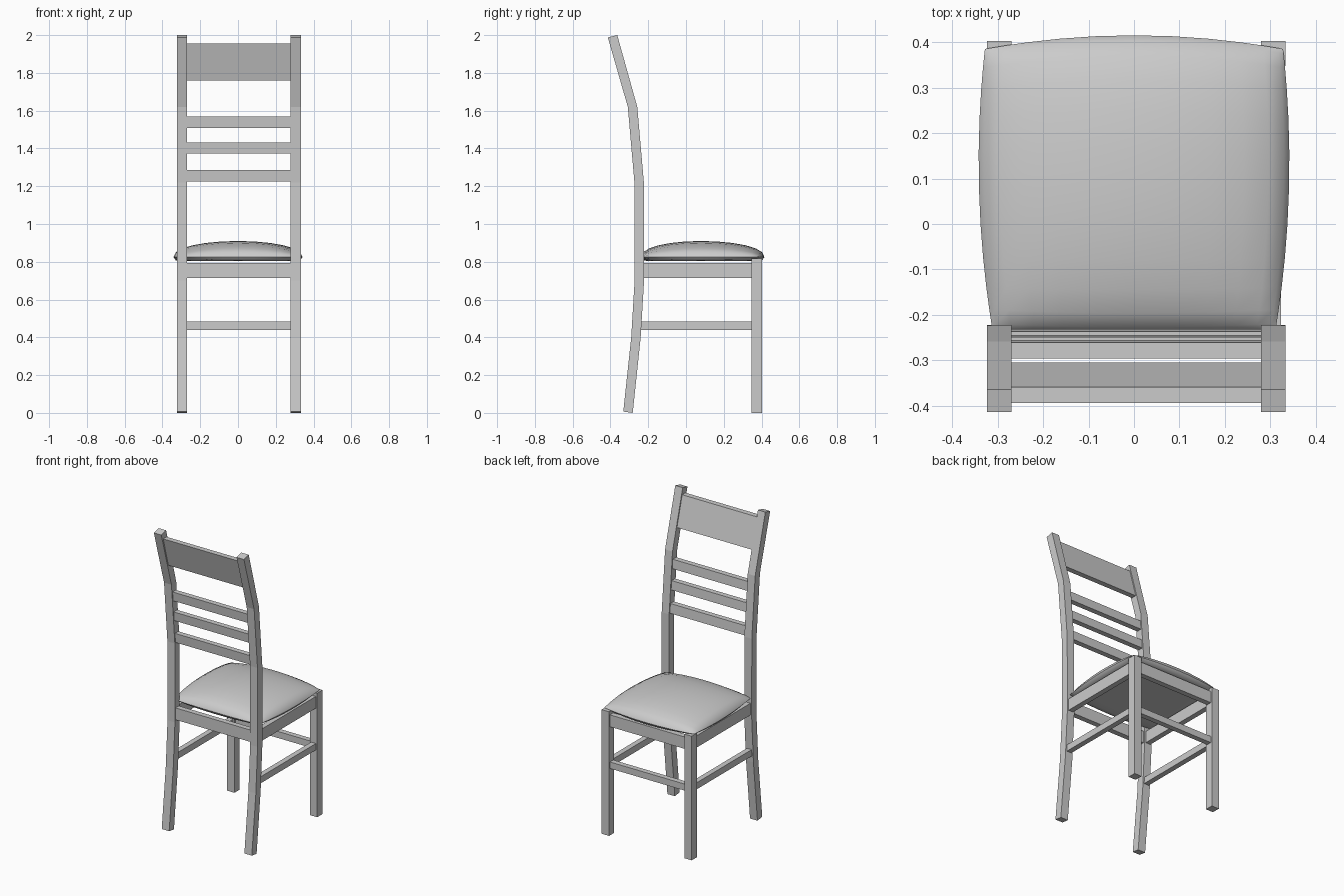
import bpy, bmesh, math

cube = bpy.data.objects.get("Cube")
if cube:
    bpy.data.objects.remove(cube, do_unlink=True)

grey = bpy.data.materials.new("light_grey")
grey.use_nodes = True
colour = (0.6, 0.6, 0.6, 1)
grey.diffuse_color = colour
grey.node_tree.nodes["Principled BSDF"].inputs["Base Color"].default_value = colour

CX = 0.005            # middle of the frame
LEG_X = 0.301         # leg centre from the middle
LEG_W = 0.054
RAIL_T = 0.035
INNER = LEG_X - LEG_W / 2


def finish(name, bm):
    bmesh.ops.recalc_face_normals(bm, faces=bm.faces)
    mesh = bpy.data.meshes.new(name)
    bm.to_mesh(mesh)
    bm.free()
    mesh.materials.append(grey)
    obj = bpy.data.objects.new(name, mesh)
    bpy.context.collection.objects.link(obj)
    return obj


def extrude_x(name, profile, x0, x1):
    """Solid from a (y, z) outline swept along x."""
    bm = bmesh.new()
    ends = [[bm.verts.new((x, y, z)) for y, z in profile] for x in (x0, x1)]
    n = len(profile)
    bm.faces.new(ends[0])
    bm.faces.new(ends[1])
    for i in range(n):
        j = (i + 1) % n
        bm.faces.new((ends[0][i], ends[0][j], ends[1][j], ends[1][i]))
    return finish(name, bm)


def box(name, x0, x1, y0, y1, z0, z1):
    return extrude_x(name, [(y0, z0), (y1, z0), (y1, z1), (y0, z1)], x0, x1)


# Bent back posts: centre line as (y, z), thickened along y
spine = [(-0.307, 0.0), (-0.265, 0.4), (-0.247, 0.7), (-0.248, 1.22),
         (-0.283, 1.62), (-0.389, 2.0)]


def spine_y(z):
    for (ya, za), (yb, zb) in zip(spine, spine[1:]):
        if z <= zb:
            return ya + (yb - ya) * (z - za) / (zb - za)
    return spine[-1][0]


half = 0.025
back_edge = [[y - half, z] for y, z in spine]
front_edge = [[y + half, z] for y, z in spine]
back_edge[0][1] = 0.007       # ends cut square to the lean
back_edge[-1][1] = 1.988
post_outline = front_edge + back_edge[::-1]

for side, sx in (("left", 1), ("right", -1)):
    x = CX + sx * LEG_X
    x0, x1 = x - LEG_W / 2, x + LEG_W / 2
    extrude_x(side + "_back_post", post_outline, x0, x1)
    box(side + "_front_leg", x0, x1, 0.348, 0.402, 0, 0.817)
    r0, r1 = x - RAIL_T / 2, x + RAIL_T / 2
    box(side + "_apron", r0, r1, -0.235, 0.35, 0.715, 0.793)
    box(side + "_stretcher", r0, r1, -0.25, 0.35, 0.44, 0.483)


# Cross rails between the legs
def cross_rail(name, y, z0, z1):
    box(name, CX - INNER, CX + INNER, y - RAIL_T / 2, y + RAIL_T / 2, z0, z1)


cross_rail("front_apron", 0.375, 0.715, 0.793)
cross_rail("back_apron", -0.248, 0.715, 0.793)
cross_rail("front_stretcher", 0.375, 0.44, 0.483)

# Backrest slats, leaning with the posts
for name, z0, z1 in (("lower_slat", 1.224, 1.286), ("middle_slat", 1.373, 1.432),
                     ("upper_slat", 1.508, 1.568), ("top_rail", 1.76, 1.955)):
    t = RAIL_T / 2
    ya, yb = spine_y(z0), spine_y(z1)
    extrude_x(name, [(ya - t, z0), (ya + t, z0), (yb + t, z1), (yb - t, z1)],
              CX - INNER, CX + INNER)

# Pillowed seat cushion, top and bottom meeting along the rim
N = 12
bm = bmesh.new()


def cushion_point(i, j, top):
    a, b = (math.pi * (k / N - 0.5) for k in (i, j))
    u, v = math.sin(a), math.sin(b)
    puff = max(0, math.cos(a) * math.cos(b))
    x = u * (0.32 + 0.008 * v + 0.021 * (1 - v * v))
    y = 0.078 + v * 0.307 + (1 - u * u) * (0.03 if v > 0 else -0.009) * abs(v)
    z = 0.825 + (0.085 * puff ** 0.9 if top else -0.022 * min(1, 3 * puff))
    return bm.verts.new((x, y, z))


for top in (True, False):
    grid = [[cushion_point(i, j, top) for j in range(N + 1)] for i in range(N + 1)]
    for i in range(N):
        for j in range(N):
            bm.faces.new((grid[i][j], grid[i + 1][j], grid[i + 1][j + 1], grid[i][j + 1]))
bmesh.ops.remove_doubles(bm, verts=bm.verts, dist=0.0005)
cushion = finish("seat_cushion", bm)

bpy.ops.object.select_all(action="DESELECT")
cushion.select_set(True)
bpy.context.view_layer.objects.active = cushion
bpy.ops.object.shade_smooth_by_angle(angle=math.radians(50))
